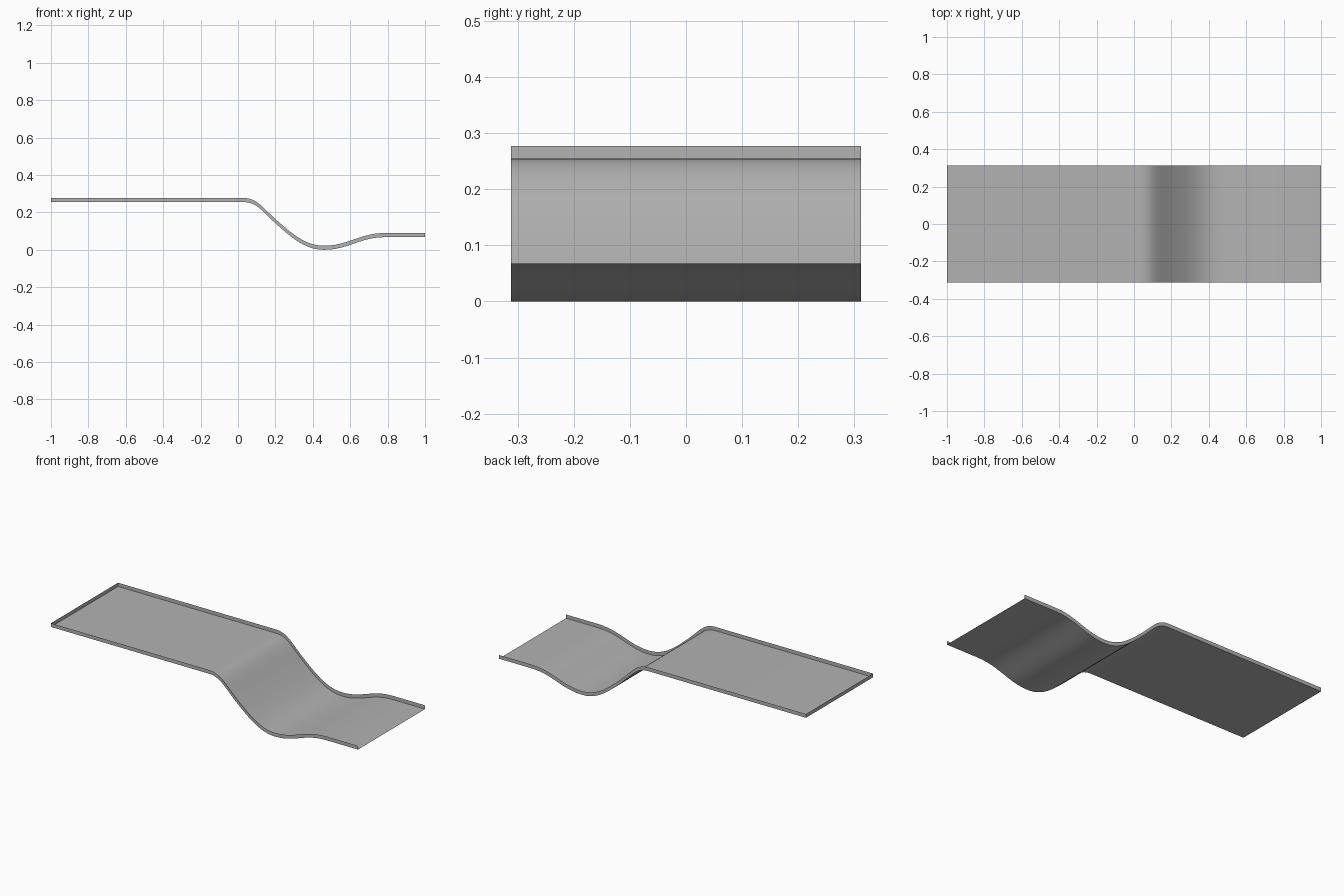
import bpy, bmesh
from mathutils import Vector
from mathutils.geometry import interpolate_bezier

if "Cube" in bpy.data.objects:
    bpy.data.objects.remove(bpy.data.objects["Cube"])

HALF_W = 0.312
RIM = 0.022

# Side profile of the chute floor: bezier spans (start, handle, handle, end) in x, z
spans = [
    ((0.03, 0.255), (0.10, 0.255), (0.13, 0.206), (0.20, 0.142)),
    ((0.20, 0.142), (0.29, 0.062), (0.36, 0.0), (0.46, 0.0)),
    ((0.46, 0.0), (0.59, 0.0), (0.65, 0.068), (0.79, 0.068)),
]
profile = [Vector((-1, 0.255))]
for a, h1, h2, b in spans:
    pts = interpolate_bezier(Vector(a), Vector(h1), Vector(h2), Vector(b), 13)
    profile += [Vector(p[:2]) for p in pts][(0 if a[0] == 0.03 else 1):]
profile.append(Vector((1, 0.068)))


def row(bm, y, dz):
    return [bm.verts.new((p.x, y, p.y + dz)) for p in profile]


def strip(bm, r1, r2):
    for i in range(len(r1) - 1):
        bm.faces.new((r1[i], r1[i + 1], r2[i + 1], r2[i]))


# Sheet floor with raised side rims and a closed upper end
bm = bmesh.new()
front, back = row(bm, -HALF_W, 0), row(bm, HALF_W, 0)
front_top, back_top = row(bm, -HALF_W, RIM), row(bm, HALF_W, RIM)
strip(bm, front, back)
strip(bm, front_top, front)
strip(bm, back, back_top)
bm.faces.new((front[0], back[0], back_top[0], front_top[0]))

mesh = bpy.data.meshes.new("slide_chute")
bm.to_mesh(mesh)
bm.free()
chute = bpy.data.objects.new("slide_chute", mesh)
bpy.context.collection.objects.link(chute)

# Darker grey surface
grey = bpy.data.materials.new("dark_grey")
grey.diffuse_color = (0.45, 0.45, 0.45, 1)
grey.use_nodes = True
grey.node_tree.nodes["Principled BSDF"].inputs["Base Color"].default_value = grey.diffuse_color
mesh.materials.append(grey)

# Smooth curve, crisp rim edges
bpy.context.view_layer.objects.active = chute
chute.select_set(True)
bpy.ops.object.shade_smooth_by_angle(angle=0.6)
